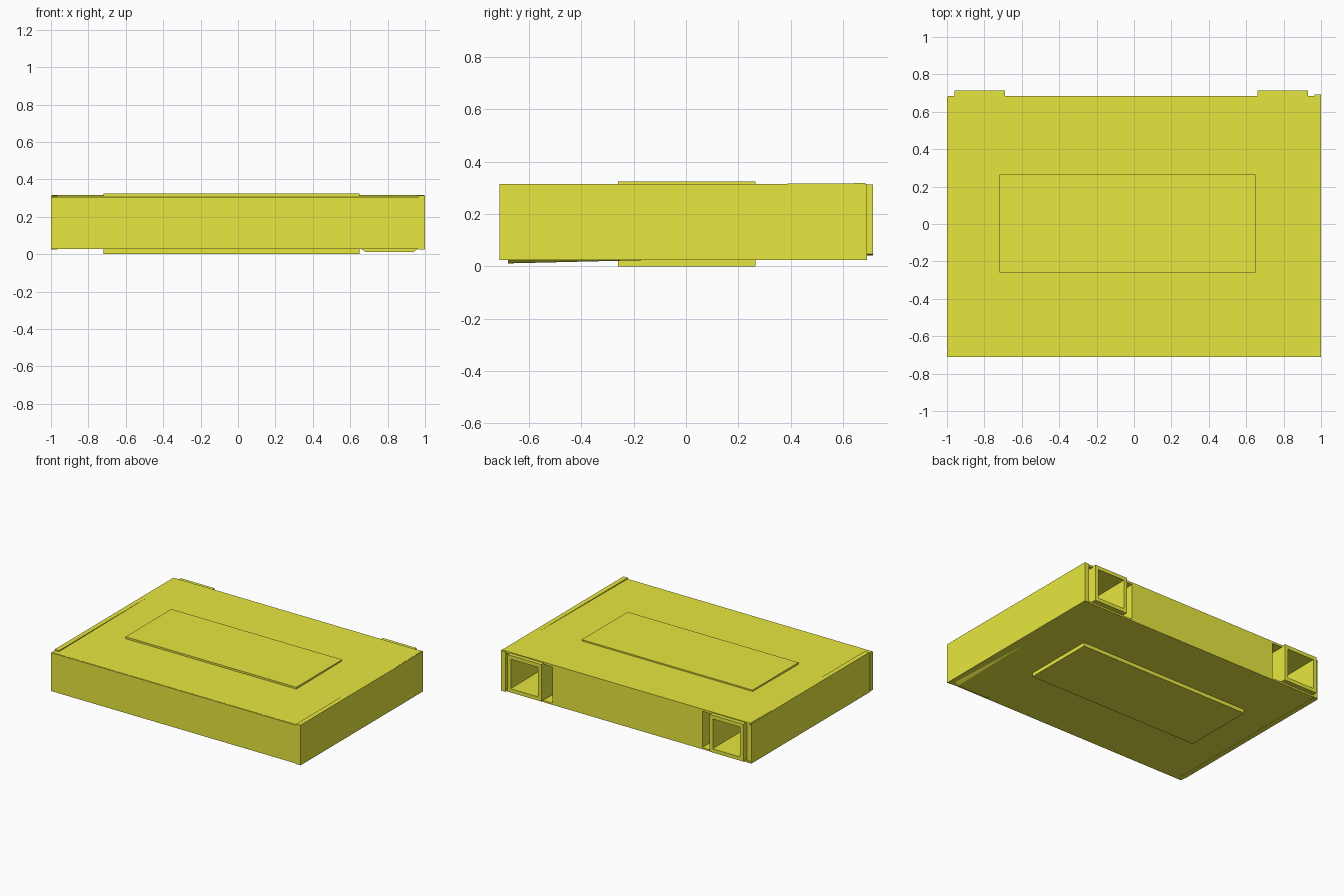
import bpy

if "Cube" in bpy.data.objects:
    bpy.data.objects.remove(bpy.data.objects["Cube"])

mat = bpy.data.materials.new("yellow_paint")
mat.diffuse_color = (0.8, 0.8, 0.05, 1)
mat.use_nodes = True
mat.node_tree.nodes["Principled BSDF"].inputs["Base Color"].default_value = mat.diffuse_color


def make(name, verts, faces):
    mesh = bpy.data.meshes.new(name)
    mesh.from_pydata(verts, [], faces)
    mesh.materials.append(mat)
    obj = bpy.data.objects.new(name, mesh)
    bpy.context.collection.objects.link(obj)
    return obj


def block(name, x0, x1, y0, y1, z0, z1, drop=0.0):
    """Box whose top can fall by `drop` at its front edge."""
    v = [(x0, y0, z0), (x1, y0, z0), (x1, y1, z0), (x0, y1, z0),
         (x0, y0, z1 - drop), (x1, y0, z1 - drop), (x1, y1, z1), (x0, y1, z1)]
    f = [(3, 2, 1, 0), (4, 5, 6, 7), (0, 1, 5, 4),
         (1, 2, 6, 5), (2, 3, 7, 6), (3, 0, 4, 7)]
    return make(name, v, f)


def section(x0, x1, y, z0, z1, c):
    """Rectangle in the XZ plane with cut lower corners."""
    return [(x0, y, z1), (x0, y, z0 + c * 0.6), (x0 + c, y, z0),
            (x1 - c, y, z0), (x1, y, z0 + c * 0.6), (x1, y, z1)]


def tube(name, front, rear, wall=0.027):
    """Open box tube lofted from a front section to a rear section."""
    verts = []
    for (x0, x1, y, z0, z1, c) in (front, rear):
        verts += section(x0, x1, y, z0, z1, c)
        verts += section(x0 + wall, x1 - wall, y, z0 + wall, z1 - wall, c)
    faces = []
    for i in range(6):
        j = (i + 1) % 6
        faces += [(i, j, 12 + j, 12 + i), (6 + j, 6 + i, 18 + i, 18 + j),
                  (j, i, 6 + i, 6 + j), (12 + i, 12 + j, 18 + j, 18 + i)]
    return make(name, verts, faces)


# Hollow hull: centre block, skins and walls, open at the two rear bays
block("core_block", -0.61, 0.59, -0.69, 0.685, 0.032, 0.310, 0.008)
block("top_plate", -0.995, 0.995, -0.705, 0.685, 0.302, 0.3175, 0.0105)
block("bottom_plate", -0.99, 0.99, -0.705, 0.685, 0.027, 0.039)
block("front_plate", -1, 1, -0.712, -0.68, 0.028, 0.306)
block("left_wall", -1, -0.965, -0.672, 0.68, 0.024, 0.315)
block("right_wall", 0.965, 1, -0.712, 0.692, 0.024, 0.315)

# Raised panels on top and underneath
block("top_panel", -0.72, 0.65, -0.26, 0.265, 0.305, 0.324)
block("bottom_panel", -0.72, 0.65, -0.26, 0.265, 0.0, 0.035)

# Side tubes with open rear sockets; the right one slopes down to the front
tube("left_tube", (-0.96, -0.69, -0.68, 0.042, 0.300, 0.004),
     (-0.96, -0.69, 0.715, 0.042, 0.312, 0.004))
tube("right_tube", (0.655, 0.965, -0.68, 0.011, 0.300, 0.03),
     (0.66, 0.93, 0.715, 0.044, 0.312, 0.004))
